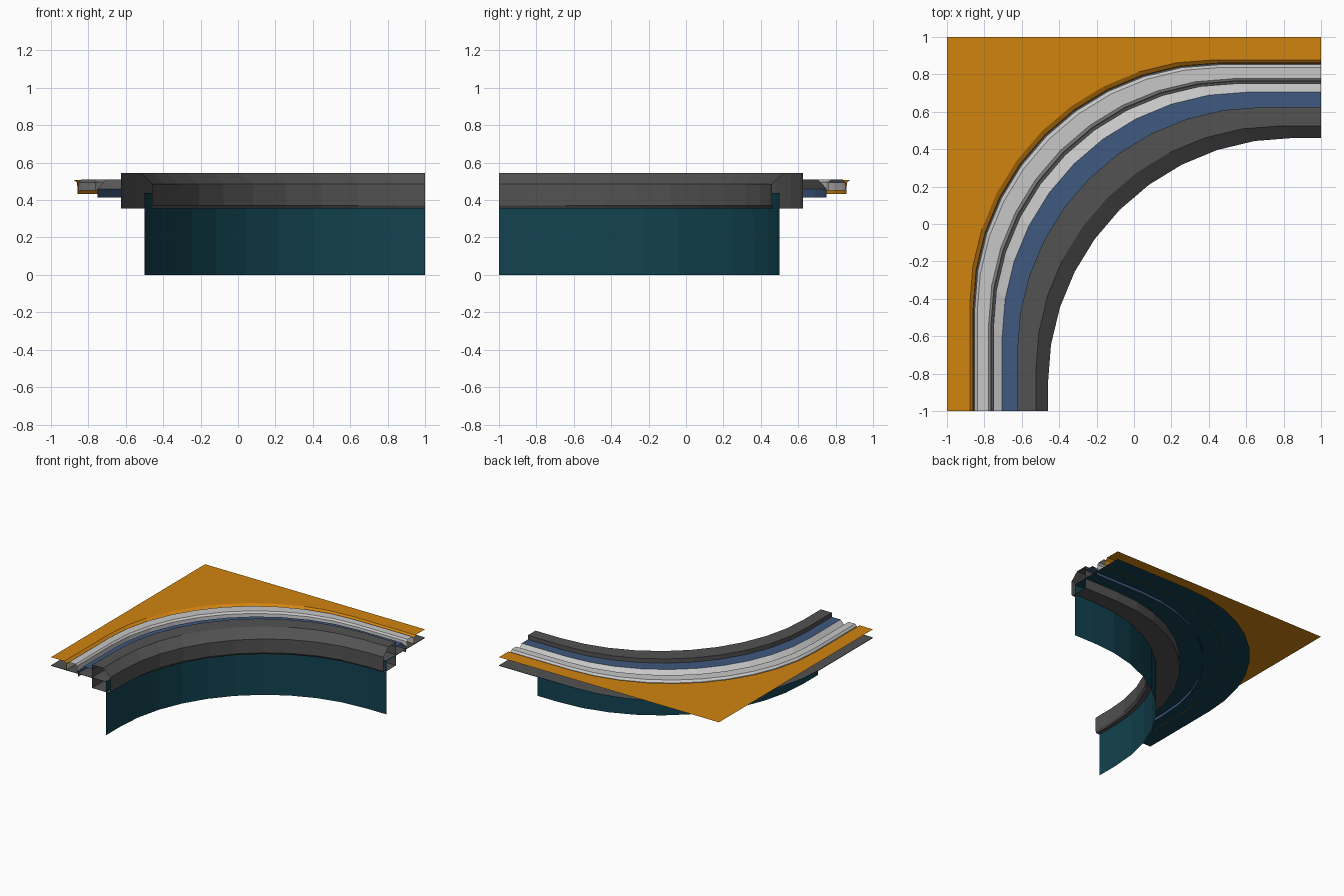
import bpy, bmesh, math

cube = bpy.data.objects.get("Cube")
if cube:
    bpy.data.objects.remove(cube, do_unlink=True)

RADIUS = 1.31   # bend radius shared by every strip
STEPS = 10      # flat segments in the bend


def material(name, r, g, b):
    m = bpy.data.materials.new(name)
    m.use_nodes = True
    m.diffuse_color = (r, g, b, 1)
    m.node_tree.nodes["Principled BSDF"].inputs["Base Color"].default_value = (r, g, b, 1)
    return m


orange = material("orange", 0.64, 0.23, 0.005)
light = material("light grey", 0.57, 0.57, 0.57)
dark = material("dark grey", 0.085, 0.085, 0.085)
blue = material("slate blue", 0.05, 0.1, 0.21)
teal = material("deep teal", 0.006, 0.055, 0.08)


def bend(d):
    """Plan path: straight, quarter bend, straight, at distance d from the middle."""
    c = RADIUS - d
    pts = [(-d, -1)]
    for i in range(STEPS + 1):
        a = math.pi / 2 * i / STEPS
        pts.append((c - RADIUS * math.cos(a), -c + RADIUS * math.sin(a)))
    return pts + [(1, d)]


def finish(name, bm, mats):
    mesh = bpy.data.meshes.new(name)
    bm.to_mesh(mesh)
    bm.free()
    for m in mats:
        mesh.materials.append(m)
    obj = bpy.data.objects.new(name, mesh)
    bpy.context.collection.objects.link(obj)
    return obj


def sweep(name, profile, mats, bands=None, closed=False):
    """Sweep a (distance, height) profile round the bend; bands gives a material per strip."""
    bm = bmesh.new()
    rows = [[bm.verts.new((x, y, z)) for x, y in bend(d)] for d, z in profile]
    pairs = list(zip(rows, rows[1:]))
    if closed:
        pairs.append((rows[-1], rows[0]))
    for k, (a, b) in enumerate(pairs):
        for i in range(len(a) - 1):
            face = bm.faces.new((a[i], a[i + 1], b[i + 1], b[i]))
            face.material_index = bands[k] if bands else 0
    if closed:
        bmesh.ops.recalc_face_normals(bm, faces=bm.faces)
    return finish(name, bm, mats)


# Tall inner wall with the shelf under the strips
sweep("wall_and_shelf", [(1, 0.437), (0.5, 0.437), (0.5, 0)], [teal])
sweep("shelf_top", [(1, 0.442), (0.5, 0.442)], [dark])

# Hollow barrier over the top of the wall
sweep("barrier", [(0.625, 0.355), (0.625, 0.545), (0.525, 0.545), (0.46, 0.485),
                  (0.46, 0.372), (0.47, 0.355)], [dark], closed=True)

# Blue step with a light sloping edge
sweep("step", [(0.752, 0.415), (0.752, 0.46), (0.705, 0.51), (0.62, 0.51)],
      [blue, light], bands=[0, 1, 0])

# Rounded light rail
sweep("rail", [(0.855, 0.45), (0.852, 0.495), (0.838, 0.51), (0.777, 0.51),
               (0.765, 0.497), (0.762, 0.45)], [light])

# Outer ground with its lip dropping behind the rail
sweep("ground_lip", [(0.878, 0.508), (0.86, 0.492), (0.858, 0.433)], [orange])
bm = bmesh.new()
corner = bm.verts.new((-1, 1, 0.508))
edge = [(-1, -1)] + bend(0.878) + [(1, 1)]
rim = [bm.verts.new((x, y, 0.508)) for x, y in edge]
for a, b in zip(rim, rim[1:]):
    bm.faces.new((corner, a, b))
finish("ground", bm, [orange])
